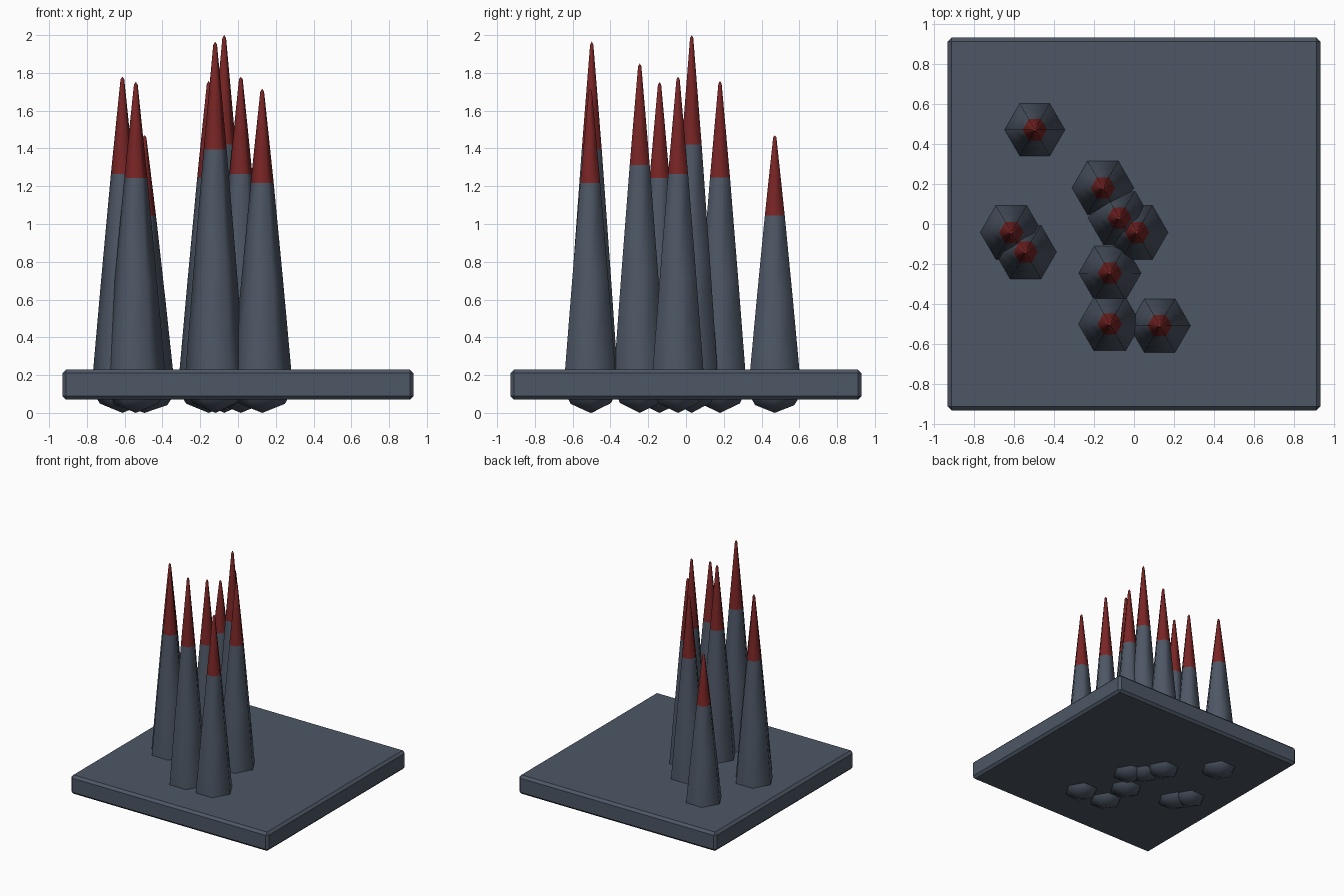
import bpy, bmesh, math

if "Cube" in bpy.data.objects:
    bpy.data.objects.remove(bpy.data.objects["Cube"])


def material(name, rgb):
    m = bpy.data.materials.new(name)
    m.diffuse_color = (*rgb, 1)
    m.use_nodes = True
    m.node_tree.nodes["Principled BSDF"].inputs["Base Color"].default_value = m.diffuse_color
    return m


slate = material("slate grey", (0.075, 0.095, 0.13))
red = material("dark red", (0.19, 0.018, 0.018))


def add_object(name, bm, mats):
    bmesh.ops.recalc_face_normals(bm, faces=bm.faces)
    mesh = bpy.data.meshes.new(name)
    bm.to_mesh(mesh)
    bm.free()
    for m in mats:
        mesh.materials.append(m)
    ob = bpy.data.objects.new(name, mesh)
    bpy.context.collection.objects.link(ob)
    return ob


# Square base plate with chamfered edges
bm = bmesh.new()
bmesh.ops.create_cube(bm, size=1)
for v in bm.verts:
    v.co = (v.co.x * 1.86, v.co.y * 1.86, 0.15 + v.co.z * 0.16)
bmesh.ops.bevel(bm, geom=bm.edges[:], offset=0.02, segments=1, affect='EDGES')
add_object("base_plate", bm, [slate])

# Spike profile: radius, height as a fraction of the full spike
PROFILE = [(0.12, 0.028), (0.157, 0.065), (0.156, 0.12), (0.112, 0.40),
           (0.061, 0.71), (0.034, 0.86), (0.010, 0.992)]
TIP_START = 0.71


def spike(name, x, y, height):
    bm = bmesh.new()
    rings = [[bm.verts.new((x + r * math.cos(k * math.pi / 3),
                            y + r * math.sin(k * math.pi / 3), f * height))
              for k in range(6)] for r, f in PROFILE]
    bottom = bm.verts.new((x, y, 0.0))
    top = bm.verts.new((x, y, height))
    for k in range(6):
        n = (k + 1) % 6
        bm.faces.new((bottom, rings[0][n], rings[0][k]))
        for a, b in zip(rings, rings[1:]):
            bm.faces.new((a[k], a[n], b[n], b[k]))
        bm.faces.new((rings[-1][k], rings[-1][n], top))
    # Red tip above the colour line, slate below
    for f in bm.faces:
        f.smooth = True
        f.material_index = int(f.calc_center_median().z > TIP_START * height)
    return add_object(name, bm, [slate, red])


# Spikes: x, y, height
SPIKES = [(-0.495, 0.47, 1.47), (-0.155, 0.18, 1.757), (-0.073, 0.03, 2.0),
          (0.015, -0.042, 1.78), (-0.612, -0.042, 1.78), (-0.541, -0.14, 1.752),
          (-0.12, -0.245, 1.85), (-0.121, -0.499, 1.965), (0.128, -0.507, 1.715)]
for i, s in enumerate(SPIKES):
    spike(f"spike_{i + 1}", *s)
